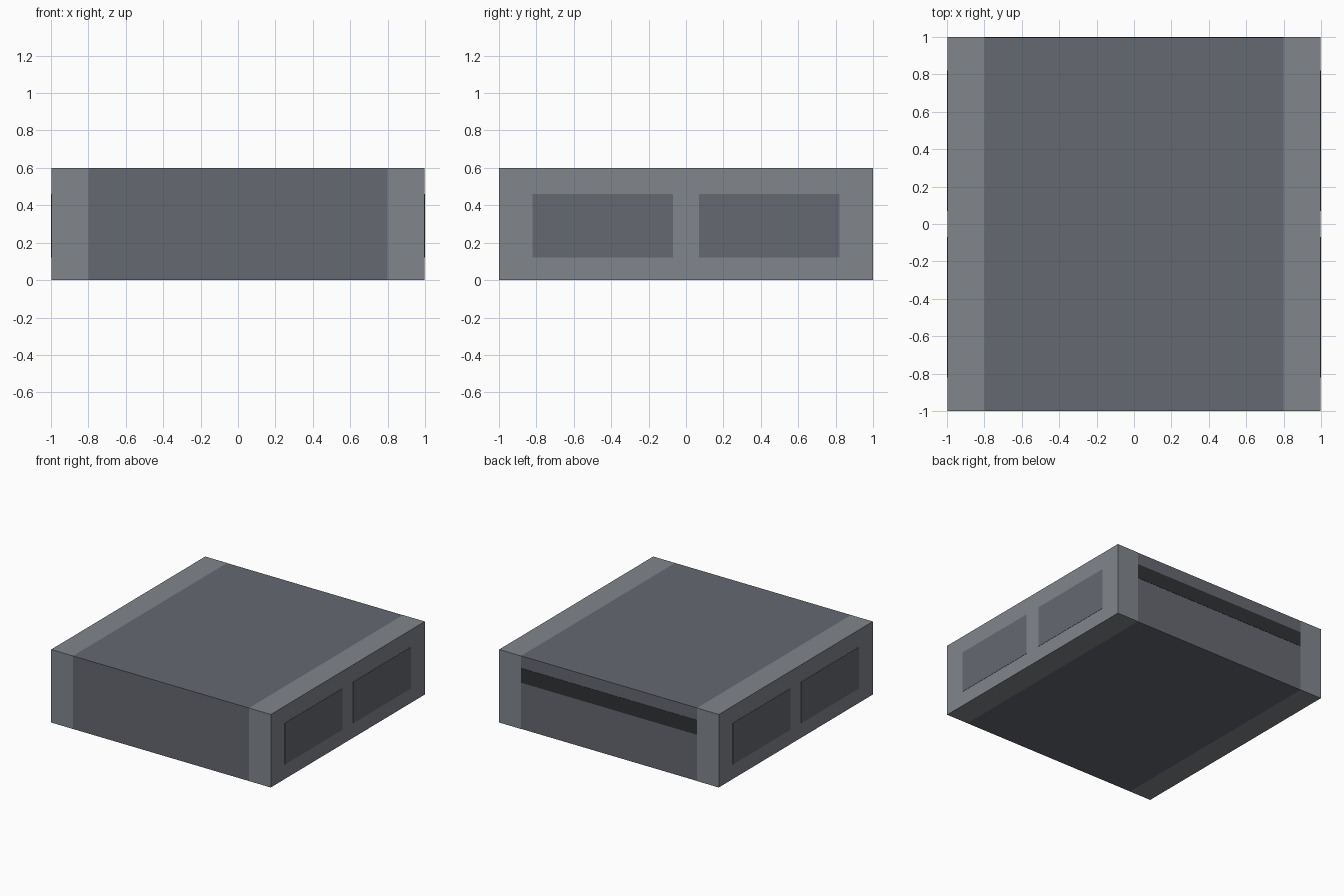
import bpy

if "Cube" in bpy.data.objects:
    bpy.data.objects.remove(bpy.data.objects["Cube"])


def material(name, rgb):
    m = bpy.data.materials.new(name)
    m.diffuse_color = (*rgb, 1)
    m.use_nodes = True
    m.node_tree.nodes["Principled BSDF"].inputs["Base Color"].default_value = m.diffuse_color
    return m


LIGHT = material("light_grey", (0.22, 0.235, 0.26))
DARK = material("dark_grey", (0.13, 0.14, 0.165))
BLACK = material("near_black", (0.03, 0.032, 0.036))
E = 0.002  # inlaid panels stand just proud, avoiding coplanar faces


def box(name, x, y, z, mat):
    bpy.ops.mesh.primitive_cube_add(
        size=1, location=[(a + b) / 2 for a, b in (x, y, z)])
    ob = bpy.context.object
    ob.name = name
    ob.scale = [b - a for a, b in (x, y, z)]
    bpy.ops.object.transform_apply(location=False, rotation=False, scale=True)
    ob.data.materials.append(mat)
    return ob


# Central body
box("main_body", (-0.8, 0.8), (-1, 1 - E), (0, 0.6), DARK)

# Dark slot panel inlaid in the back
box("back_slot_panel", (-0.8, 0.8), (0.98, 1), (0.38, 0.5), BLACK)

# Light side blocks with two inlaid dark panels each
for side, s in (("left", -1), ("right", 1)):
    box(side + "_side_block", sorted((0.8 * s, (1 - E) * s)), (-1, 1), (0, 0.6), LIGHT)
    for end, t in (("front", -1), ("back", 1)):
        box(f"{side}_{end}_side_panel", sorted((0.98 * s, s)),
            sorted((0.07 * t, 0.82 * t)), (0.12, 0.46), DARK)
